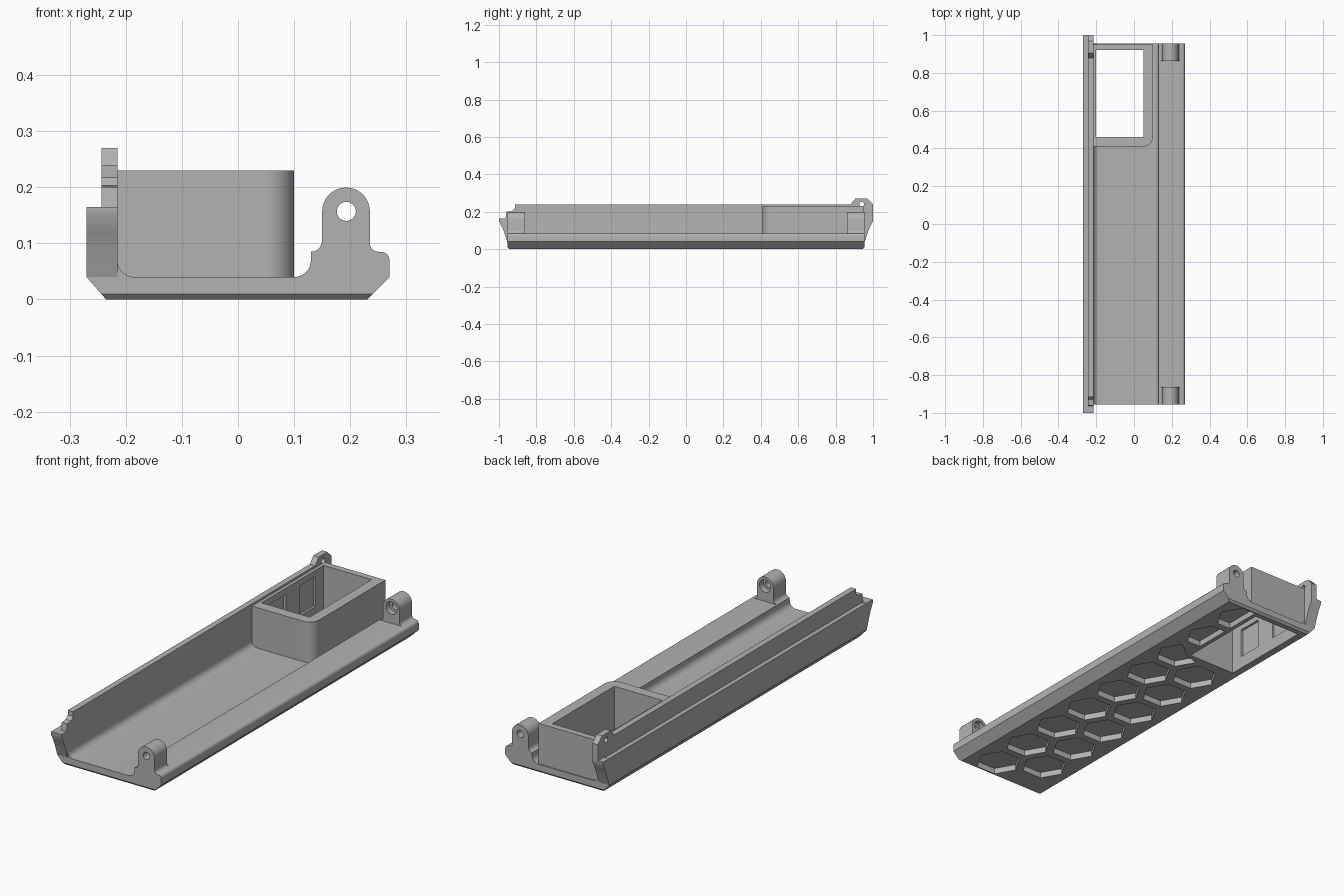
import bpy, bmesh
from math import sin, cos, radians
from mathutils import Vector

cube = bpy.data.objects.get("Cube")
if cube:
    bpy.data.objects.remove(cube, do_unlink=True)

grey = bpy.data.materials.new("mid grey")
grey.use_nodes = True
grey.diffuse_color = (0.45, 0.45, 0.45, 1)
for node in grey.node_tree.nodes:
    if node.type == 'BSDF_PRINCIPLED':
        node.inputs["Base Color"].default_value = grey.diffuse_color

END = 0.955          # half length of the tray


def arc(cx, cy, r, start, stop, n=8):
    angles = [radians(start + (stop - start) * i / n) for i in range(n + 1)]
    return [(cx + r * cos(a), cy + r * sin(a)) for a in angles]


def prism(name, outline, axis, lo, hi, chamfer=0):
    """Extrude a flat outline along the x, y or z axis."""
    place = {'x': lambda a, b, t: (t, a, b),
             'y': lambda a, b, t: (a, t, b),
             'z': lambda a, b, t: (a, b, t)}[axis]
    bm = bmesh.new()
    face = bm.faces.new([bm.verts.new(place(a, b, lo)) for a, b in outline])
    side = bmesh.ops.extrude_face_region(bm, geom=[face])["geom"]
    move = Vector(place(0, 0, hi - lo))
    bmesh.ops.translate(bm, vec=move, verts=[v for v in side if isinstance(v, bmesh.types.BMVert)])
    bmesh.ops.recalc_face_normals(bm, faces=bm.faces)
    if chamfer:      # bottom edges at both ends
        ends = [e for e in bm.edges if all(v.co.z < 0.001 for v in e.verts)
                and abs(e.verts[0].co.y - e.verts[1].co.y) < 0.001]
        bmesh.ops.bevel(bm, geom=ends, offset=chamfer, segments=1, affect='EDGES')
    mesh = bpy.data.meshes.new(name)
    bm.to_mesh(mesh)
    bm.free()
    obj = bpy.data.objects.new(name, mesh)
    bpy.context.collection.objects.link(obj)
    mesh.materials.append(grey)
    return obj


def rect(a0, a1, b0, b1):
    return [(a0, b0), (a1, b0), (a1, b1), (a0, b1)]


def activate(obj):
    bpy.ops.object.select_all(action='DESELECT')
    obj.select_set(True)
    bpy.context.view_layer.objects.active = obj


def cut(obj, cutters):
    activate(obj)
    for cutter in cutters:
        mod = obj.modifiers.new("cut", 'BOOLEAN')
        mod.operation = 'DIFFERENCE'
        mod.solver = 'EXACT'
        mod.object = cutter
        bpy.ops.object.modifier_apply(modifier=mod.name)
        bpy.data.objects.remove(cutter, do_unlink=True)


def smooth(obj):
    activate(obj)
    bpy.ops.object.shade_smooth_by_angle(angle=radians(32))


def opening():
    return prism("opening_cutter", rect(-0.2, 0.05, 0.46, 0.92), 'z', -0.1, 0.4)


# Tray: one cross-section running the whole length
section = [(-0.235, 0), (0.23, 0), (0.27, 0.04)]
section += arc(0.255, 0.07, 0.015, 0, 90, 4)
section += [(0.13, 0.085)] + arc(0.1, 0.07, 0.03, 0, -90)
section += arc(-0.185, 0.07, 0.03, 270, 180)
section += [(-0.215, 0.16), (-0.243, 0.16), (-0.27, 0.165), (-0.27, 0.04)]
tray = prism("tray", section, 'y', -END, END, chamfer=0.01)

# Hexagonal pockets in the underside, two staggered columns
PITCH, RADIUS = 0.2125, 0.102
pockets = []
for column_x, first_y, count in ((0.092, -0.85, 9), (-0.092, -0.744, 6)):
    for k in range(count):
        y0 = first_y + k * PITCH
        hexagon = []
        for x, y in arc(column_x, y0, RADIUS, 0, 300, 5):
            if y0 > 0.5:                      # keep clear of the opening
                x = max(x, 0.07)
            elif y > 0.43 and x < 0.06:
                x, y = 0.06, 0.445
            hexagon.append((x, y))
        pockets.append(prism("pocket_cutter", hexagon, 'z', -0.05, 0.028))
cut(tray, [opening()] + pockets)
smooth(tray)

# Tall side wall with hinge ear at the back and a notch at the front
wall_outline = [(-0.965, 0.16), (-0.96, 0.2), (-0.93, 0.203), (-0.915, 0.217),
                (-0.915, 0.24), (0.88, 0.24), (0.905, 0.27), (0.97, 0.27),
                (1, 0.24), (1, 0.16)]
wall = prism("side_wall", wall_outline, 'x', -0.243, -0.215)
cut(wall, [prism("ear_hole_cutter", arc(0.94, 0.24, 0.013, 0, 345, 23), 'x', -0.3, -0.1)])
smooth(wall)

# Flared ends of the lower side wall
for name, s in (("front_flare", -1), ("back_flare", 1)):
    flare = [(s * y, z) for y, z in ((END, 0.04), (END, 0.165), (1, 0.165), (1, 0.15),
                                     (0.984, 0.12), (0.972, 0.09), (0.962, 0.06))]
    smooth(prism(name, flare, 'x', -0.27, -0.215))

# Open-bottomed box with one rounded corner
box_outline = [(-0.215, 0.41)] + arc(0.05, 0.46, 0.05, -90, 0, 10)
box_outline += [(0.1, 0.95), (-0.215, 0.95)]
box = prism("box", box_outline, 'z', 0.04, 0.23)
recesses = [prism("recess_cutter", rect(y, y + 0.12, 0.06, 0.2), 'x', -0.211, -0.15)
            for y in (0.52, 0.74)]
cut(box, [opening()] + recesses)
smooth(box)

# Rounded hinge lugs on the low side, counterbored from the inside
lug_outline = arc(0.13, 0.105, 0.02, -90, 0, 5)
lug_outline += arc(0.1925, 0.157, 0.0425, 180, 0, 18)
lug_outline += arc(0.25, 0.1, 0.015, 180, 270, 5)
for name, s in (("front_lug", -1), ("back_lug", 1)):
    lug = prism(name, lug_outline, 'y', *sorted((s * 0.862, s * END)))
    hole = prism("hole_cutter", arc(0.193, 0.157, 0.017, 0, 348.75, 31), 'y',
                 *sorted((s * 0.8, s * 1.1)))
    bore = prism("bore_cutter", arc(0.193, 0.157, 0.029, 0, 348.75, 31), 'y',
                 *sorted((s * 0.8, s * 0.89)))
    cut(lug, [hole, bore])
    smooth(lug)
